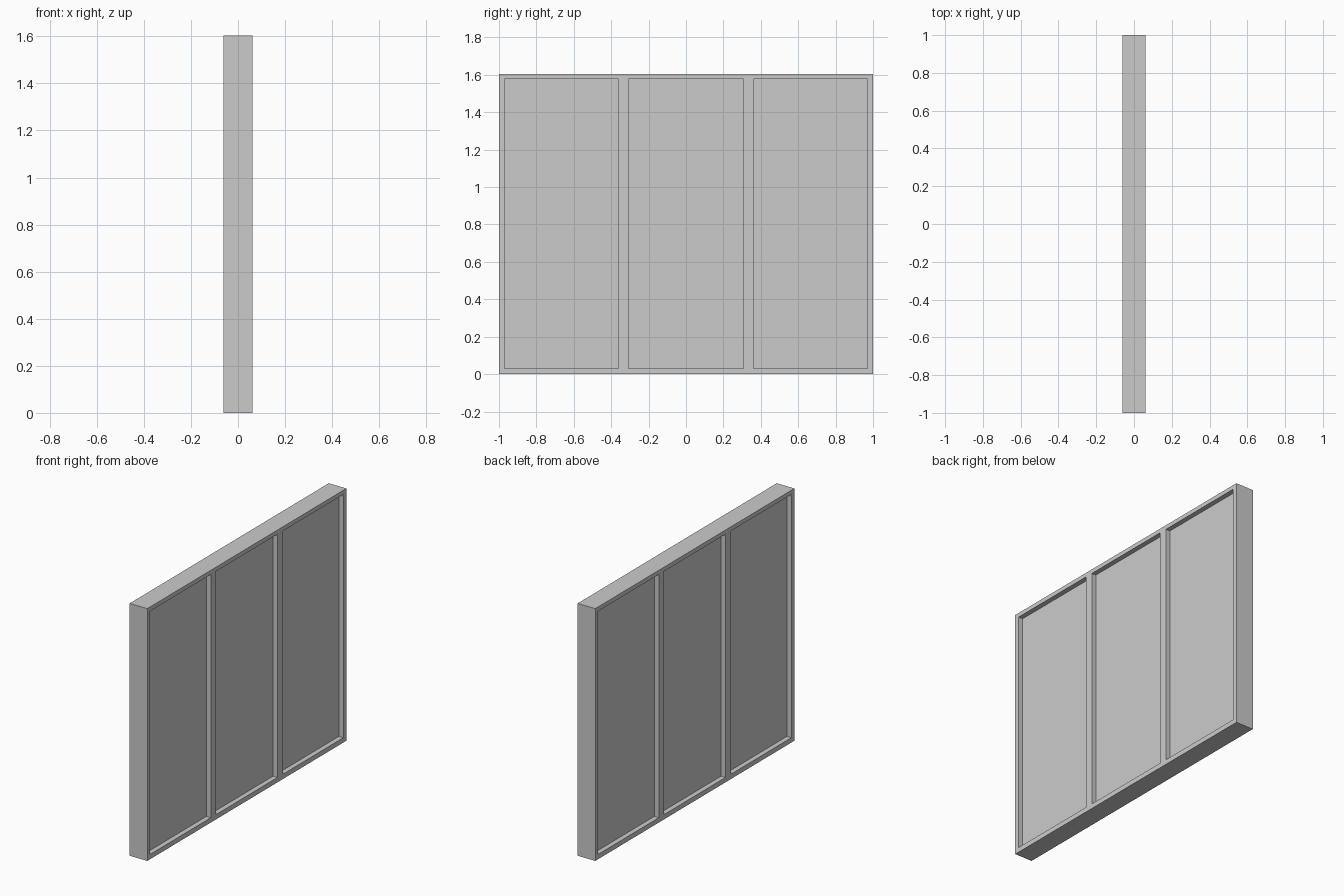
import bpy

cube = bpy.data.objects.get("Cube")
if cube:
    bpy.data.objects.remove(cube, do_unlink=True)

HEIGHT, THICKNESS, PANEL_THICKNESS = 1.604, 0.124, 0.062
OPENING_BOTTOM, OPENING_TOP = 0.031, 1.577
OPENINGS = {"right": (-0.97, -0.362), "middle": (-0.308, 0.308), "left": (0.362, 0.97)}

grey = bpy.data.materials.new("plain grey")
grey.use_nodes = True
colour = (0.6, 0.6, 0.6, 1)
grey.diffuse_color = colour
grey.node_tree.nodes["Principled BSDF"].inputs["Base Color"].default_value = colour


def box(name, thickness, y0, y1, z0, z1):
    bpy.ops.mesh.primitive_cube_add(size=1, location=(0, (y0 + y1) / 2, (z0 + z1) / 2))
    obj = bpy.context.object
    obj.name = name
    obj.scale = (thickness, y1 - y0, z1 - z0)
    bpy.ops.object.transform_apply(location=False, rotation=False, scale=True)
    obj.data.materials.append(grey)
    return obj


# Outer frame with two mullions, left over from cutting three openings
frame = box("frame", THICKNESS, -1, 1, 0, HEIGHT)
for side, (y0, y1) in OPENINGS.items():
    cutter = box(side + "_opening_cutter", THICKNESS * 2, y0, y1, OPENING_BOTTOM, OPENING_TOP)
    cutter.hide_render = True
    cutter.hide_set(True)
    cut = frame.modifiers.new(side + "_opening", "BOOLEAN")
    cut.operation = "DIFFERENCE"
    cut.solver = "EXACT"
    cut.object = cutter
    # Thin panel recessed on both faces
    box(side + "_panel", PANEL_THICKNESS, y0, y1, OPENING_BOTTOM, OPENING_TOP)
